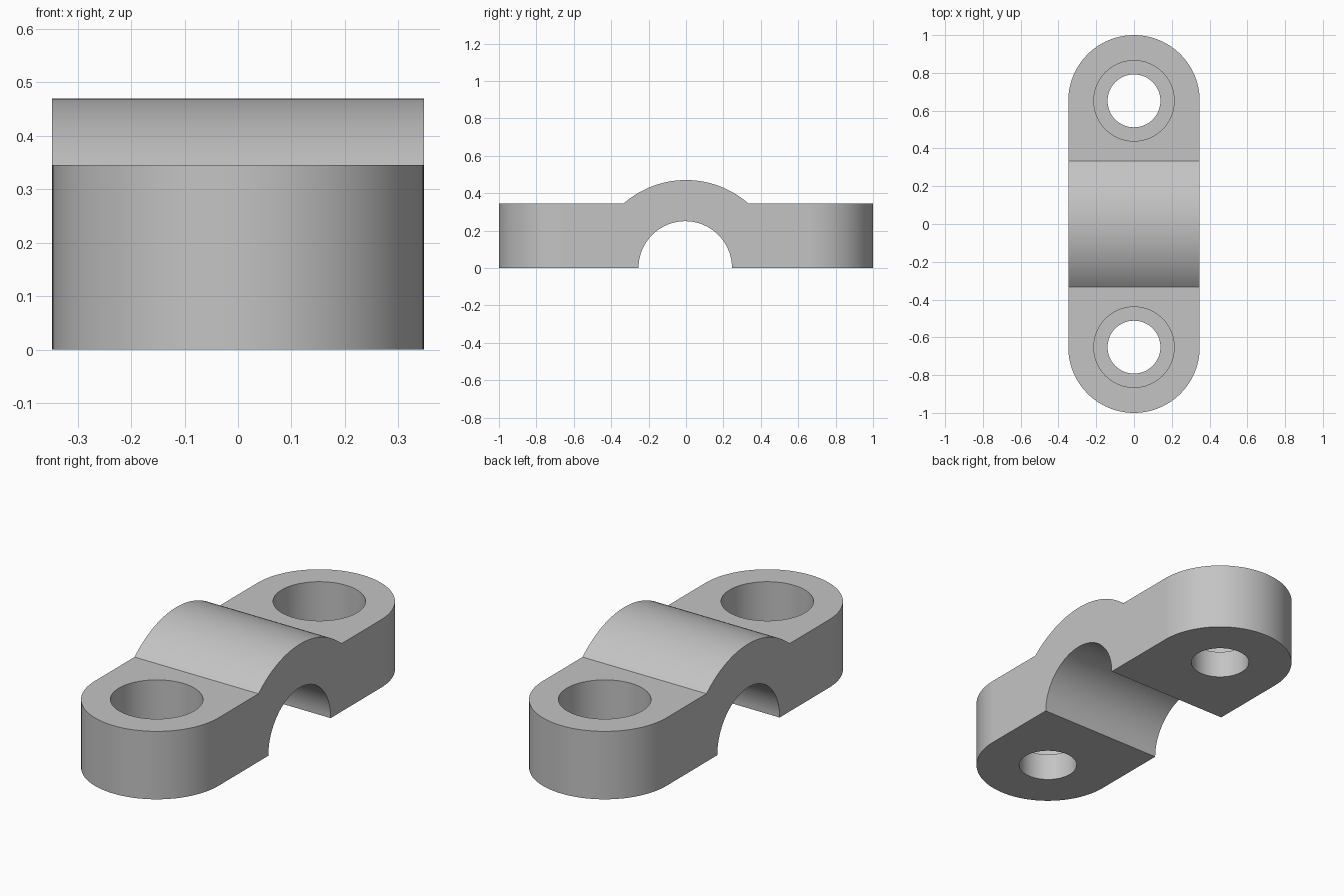
import bpy, bmesh
from math import sin, cos, pi, asin, radians
from mathutils import Vector

if "Cube" in bpy.data.objects:
    bpy.data.objects.remove(bpy.data.objects["Cube"], do_unlink=True)

# Main dimensions
HALF_WIDTH = 0.348
HOLE_Y = 1 - HALF_WIDTH
PAD_TOP = 0.345
ARCH_TOP = 0.47
SADDLE_HALF = 0.333
BORE_R, BORE_Y = 0.25, -0.004
HOLE_R, RECESS_R, RECESS_FLOOR = 0.14, 0.213, 0.14


def arc(cx, cy, r, start, end, steps):
    """Points along an arc, end points included."""
    angles = [start + (end - start) * i / steps for i in range(steps + 1)]
    return [(cx + r * cos(a), cy + r * sin(a)) for a in angles]


def prism(name, points, direction):
    """Extrude a closed outline of 3D points along a direction."""
    bm = bmesh.new()
    face = bm.faces.new([bm.verts.new(p) for p in points])
    new = bmesh.ops.extrude_face_region(bm, geom=[face])["geom"]
    verts = [v for v in new if isinstance(v, bmesh.types.BMVert)]
    bmesh.ops.translate(bm, verts=verts, vec=Vector(direction))
    bmesh.ops.recalc_face_normals(bm, faces=bm.faces)
    mesh = bpy.data.meshes.new(name)
    bm.to_mesh(mesh)
    bm.free()
    obj = bpy.data.objects.new(name, mesh)
    bpy.context.collection.objects.link(obj)
    return obj


def combine(target, tool, operation):
    """Apply a boolean and discard the tool."""
    tool.hide_render = True
    mod = target.modifiers.new(operation, "BOOLEAN")
    mod.operation, mod.object, mod.solver = operation, tool, "EXACT"
    bpy.ops.object.modifier_apply(modifier=mod.name)
    bpy.data.objects.remove(tool, do_unlink=True)


# Side profile: flat pads, raised saddle and half-round bore
rise = ARCH_TOP - PAD_TOP
saddle_r = (SADDLE_HALF ** 2 + rise ** 2) / (2 * rise)
spread = asin(SADDLE_HALF / saddle_r)
profile = [(-1.1, 0)]
profile += arc(BORE_Y, 0, BORE_R, pi, 0, 48)
profile += [(1.1, 0), (1.1, PAD_TOP)]
profile += arc(0, ARCH_TOP - saddle_r, saddle_r, pi / 2 - spread, pi / 2 + spread, 32)
profile += [(-1.1, PAD_TOP)]
clamp = prism("clamp_body", [(-0.5, y, z) for y, z in profile], (1, 0, 0))
bpy.context.view_layer.objects.active = clamp
clamp.select_set(True)

# Rounded ends seen in plan
plan = arc(0, HOLE_Y, HALF_WIDTH, 0, pi, 48)
plan += arc(0, -HOLE_Y, HALF_WIDTH, pi, 2 * pi, 48)
combine(clamp, prism("plan_cutter", [(x, y, -0.1) for x, y in plan], (0, 0, 1)), "INTERSECT")

# Screw holes with wide recesses above
for side in (1, -1):
    for name, r, z in (("hole_cutter", HOLE_R, -0.1), ("recess_cutter", RECESS_R, RECESS_FLOOR)):
        ring = arc(0, side * HOLE_Y, r, 0, 2 * pi, 64)[:-1]
        combine(clamp, prism(name, [(x, y, z) for x, y in ring], (0, 0, 1)), "DIFFERENCE")

# Plain grey finish
grey = bpy.data.materials.new("plain_grey")
grey.use_nodes = True
colour = (0.55, 0.55, 0.55, 1)
grey.diffuse_color = colour
grey.node_tree.nodes["Principled BSDF"].inputs["Base Color"].default_value = colour
clamp.data.materials.clear()
clamp.data.materials.append(grey)

# Smooth curves, crisp edges
bpy.ops.object.shade_smooth_by_angle(angle=radians(30))
weighted = clamp.modifiers.new("weighted_normals", "WEIGHTED_NORMAL")
weighted.keep_sharp = True
